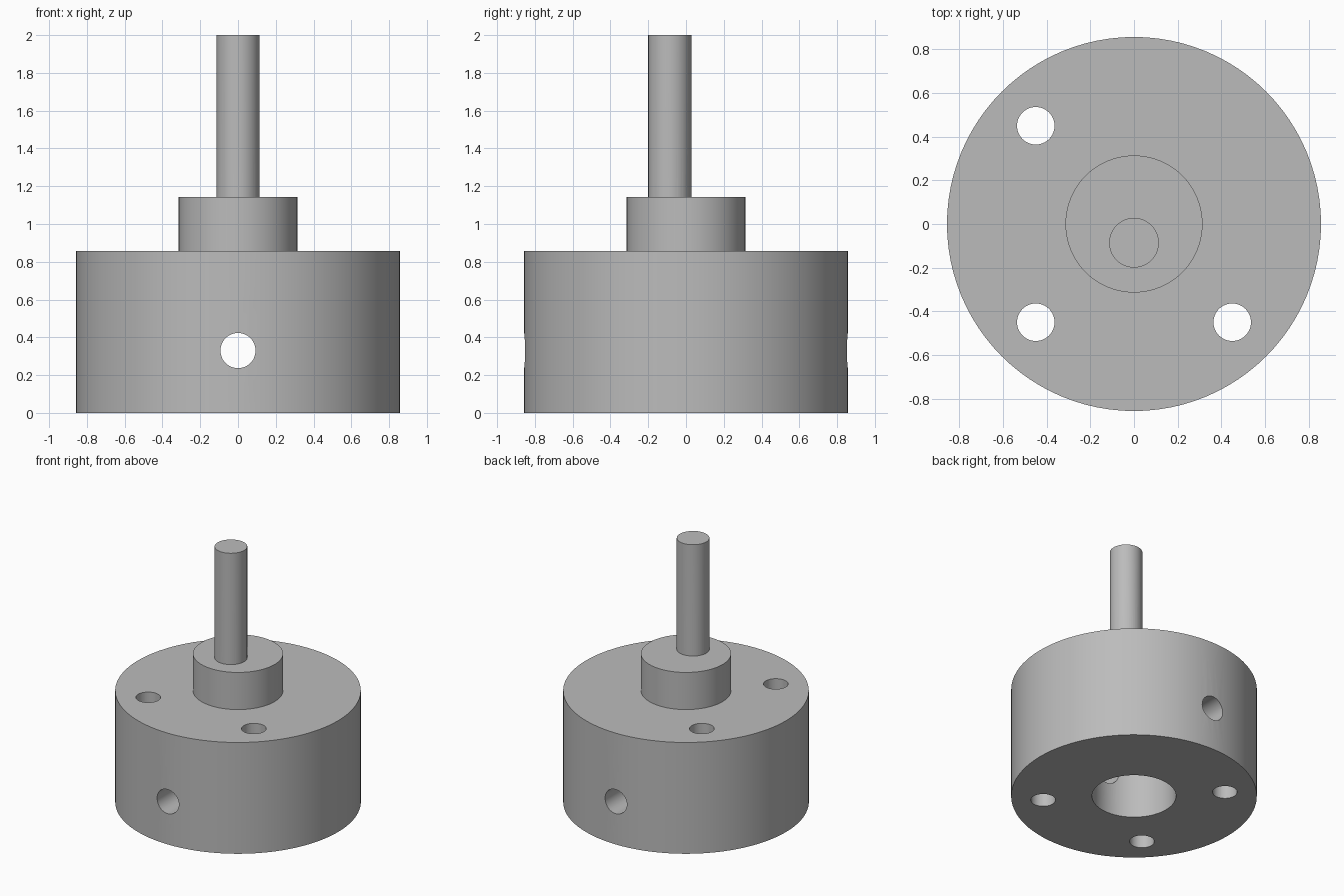
import bpy
import bmesh
import math
from mathutils import Matrix

cube = bpy.data.objects.get("Cube")
if cube:
    bpy.data.objects.remove(cube, do_unlink=True)

steel = bpy.data.materials.new("plain grey metal")
steel.use_nodes = True
GREY = (0.5, 0.5, 0.5, 1)
steel.diffuse_color = GREY
steel.node_tree.nodes["Principled BSDF"].inputs["Base Color"].default_value = GREY


def add_object(name, bm):
    bmesh.ops.recalc_face_normals(bm, faces=bm.faces)
    mesh = bpy.data.meshes.new(name)
    bm.to_mesh(mesh)
    bm.free()
    mesh.materials.append(steel)
    obj = bpy.data.objects.new(name, mesh)
    bpy.context.collection.objects.link(obj)
    return obj


def rod(name, radius, length, centre, segments=48, along_y=False):
    bm = bmesh.new()
    turn = Matrix.Rotation(math.pi / 2 if along_y else 0, 4, "X")
    bmesh.ops.create_cone(bm, cap_ends=True, segments=segments,
                          radius1=radius, radius2=radius, depth=length,
                          matrix=Matrix.Translation(centre) @ turn)
    return add_object(name, bm)


def lathe(name, profile, segments=96):
    bm = bmesh.new()
    verts = [bm.verts.new((r, 0, z)) for r, z in profile]
    edges = [bm.edges.new(pair) for pair in zip(verts, verts[1:])]
    bmesh.ops.spin(bm, geom=verts + edges, cent=(0, 0, 0), axis=(0, 0, 1),
                   angle=math.tau, steps=segments, use_duplicate=False)
    bmesh.ops.remove_doubles(bm, verts=bm.verts, dist=0.0001)
    return add_object(name, bm)


def combine(target, tool, operation):
    mod = target.modifiers.new(tool.name, "BOOLEAN")
    mod.object = tool
    mod.operation = operation
    mod.solver = "EXACT"
    bpy.context.view_layer.objects.active = target
    bpy.ops.object.modifier_apply(modifier=mod.name)
    bpy.data.objects.remove(tool, do_unlink=True)


# Turned body with raised hub and blind bore underneath
BODY_R, BODY_H, HUB_R, HUB_H = 0.857, 0.857, 0.314, 1.143
BORE_R, BORE_H = 0.293, 0.571
body = lathe("stepped_hub", [
    (0, BORE_H), (BORE_R, BORE_H), (BORE_R, 0), (BODY_R, 0),
    (BODY_R, BODY_H), (HUB_R, BODY_H), (HUB_R, HUB_H), (0, HUB_H)])

# Off-centre shaft
shaft = rod("offset_shaft", 0.114, 0.957, (0, -0.086, 1.5215))
combine(body, shaft, "UNION")

# Three vertical bolt holes
for x, y in ((-1, 1), (-1, -1), (1, -1)):
    hole = rod("bolt_hole", 0.086, 2, (0.45 * x, 0.45 * y, 0.5))
    combine(body, hole, "DIFFERENCE")

# Cross hole from front to back
combine(body, rod("cross_hole", 0.093, 3, (0, 0, 0.33), along_y=True), "DIFFERENCE")

body.select_set(True)
bpy.context.view_layer.objects.active = body
bpy.ops.object.shade_smooth_by_angle(angle=math.radians(30))
